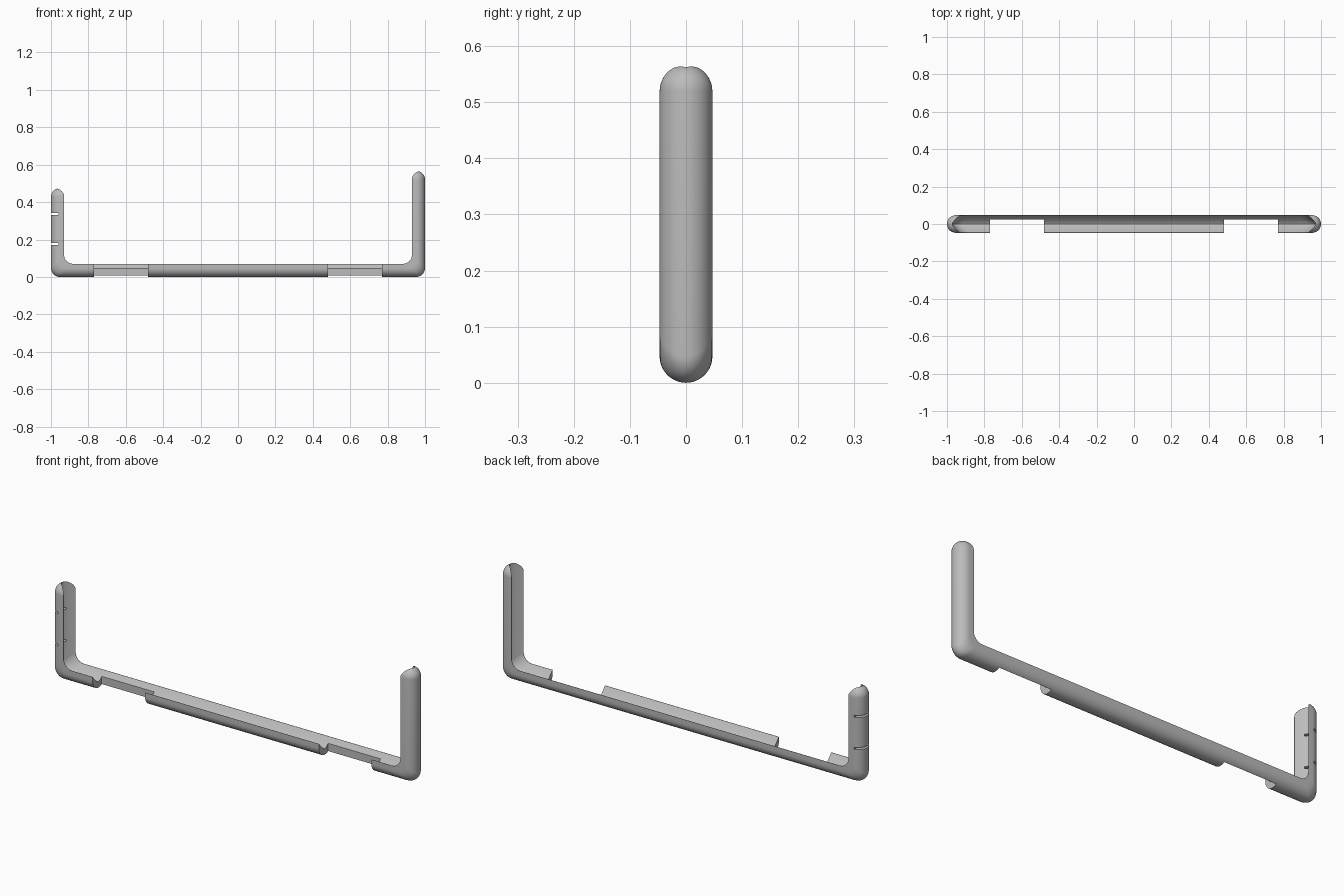
import bpy, bmesh, math

cube = bpy.data.objects.get("Cube")
if cube:
    bpy.data.objects.remove(cube, do_unlink=True)

grey = bpy.data.materials.new("plain_grey")
grey.use_nodes = True
grey.diffuse_color = (0.5, 0.5, 0.5, 1)
grey.node_tree.nodes["Principled BSDF"].inputs["Base Color"].default_value = (0.5, 0.5, 0.5, 1)

R = 0.047        # half thickness of the frame
DEPTH = 0.07     # rim depth, outside to inner lip
CORNER = 0.048   # corner radius


def add_object(name, bm):
    bmesh.ops.recalc_face_normals(bm, faces=bm.faces)
    mesh = bpy.data.meshes.new(name)
    bm.to_mesh(mesh)
    bm.free()
    mesh.materials.append(grey)
    obj = bpy.data.objects.new(name, mesh)
    bpy.context.collection.objects.link(obj)
    return obj


def sweep(name, profile, left_top, right_top, rounded):
    """Sweep (depth, y) profile points down the left, along the base, up the right."""
    caps = [math.radians(a) for a in (88, 80, 70, 60, 50, 40, 30, 20, 10)] if rounded else []
    arc = [math.pi / 2 * i / 12 for i in range(13)]
    rows = [("end", -1, left_top, t) for t in caps + [0]]
    rows += [("bend", -1, 0, a) for a in arc]
    rows += [("bend", 1, 0, a) for a in reversed(arc)]
    rows += [("end", 1, right_top, t) for t in [0] + caps[::-1]]
    bm = bmesh.new()
    rings = []
    for kind, side, top, t in rows:
        ring = []
        for d, y in profile:
            if kind == "end":
                k = math.cos(t)
                if rounded and d < R:
                    d = R - (R - d) * k
                x, y, z = 1 - d, y * k, top + R * math.sin(t)
            else:
                x = 1 - d - CORNER + CORNER * math.cos(t)
                z = d + CORNER - CORNER * math.sin(t)
            ring.append(bm.verts.new((side * x, y, z)))
        rings.append(ring)
    n = len(profile)
    for a, b in zip(rings, rings[1:]):
        for i in range(n):
            j = (i + 1) % n
            bm.faces.new((a[i], a[j], b[j], b[i]))
    bm.faces.new(rings[0])
    bm.faces.new(rings[-1])
    return add_object(name, bm)


def box(name, low, high):
    bm = bmesh.new()
    bmesh.ops.create_cube(bm, size=1)
    for v in bm.verts:
        v.co = [(a + b) / 2 + c * (b - a) for a, b, c in zip(low, high, v.co)]
    return add_object(name, bm)


# Rim: round outside, straight lips, ball-shaped ends
outer = [(R - R * math.cos(a), R * math.sin(a))
         for a in [math.pi * (i / 24 - 0.5) for i in range(25)]]
outer = [(DEPTH, -R)] + outer + [(DEPTH, R)]
frame = sweep("edge_frame", outer, 0.428, 0.52, True)

# Hollow along the inside of the rim
groove = [(0.028 + 0.042 * abs(y / 0.046) ** 1.4, y)
          for y in [0.052 * i / 12 for i in range(-12, 13)]]
groove = [(0.1, -0.052)] + groove + [(0.1, 0.052)]
cutters = [sweep("groove_cutter", groove, 0.8, 0.8, False)]

# Two openings in the front of the base
for x in (-0.77, 0.48):
    cutters.append(box("opening_cutter", (x, -0.2, -0.1), (x + 0.29, 0.025, 0.2)))

# Two slits around the button on the short upright
for z in (0.177, 0.337):
    cutters.append(box("slit_cutter", (-1.1, -0.1, z - 0.005), (-0.961, 0.1, z + 0.005)))

bpy.ops.object.select_all(action="DESELECT")
bpy.context.view_layer.objects.active = frame
frame.select_set(True)
for cutter in cutters:
    cutter.hide_render = True
    mod = frame.modifiers.new("cut", "BOOLEAN")
    mod.operation = "DIFFERENCE"
    mod.solver = "EXACT"
    mod.object = cutter
    bpy.ops.object.modifier_apply(modifier=mod.name)
for cutter in cutters:
    bpy.data.objects.remove(cutter, do_unlink=True)

bpy.ops.object.shade_smooth_by_angle(angle=math.radians(30))
